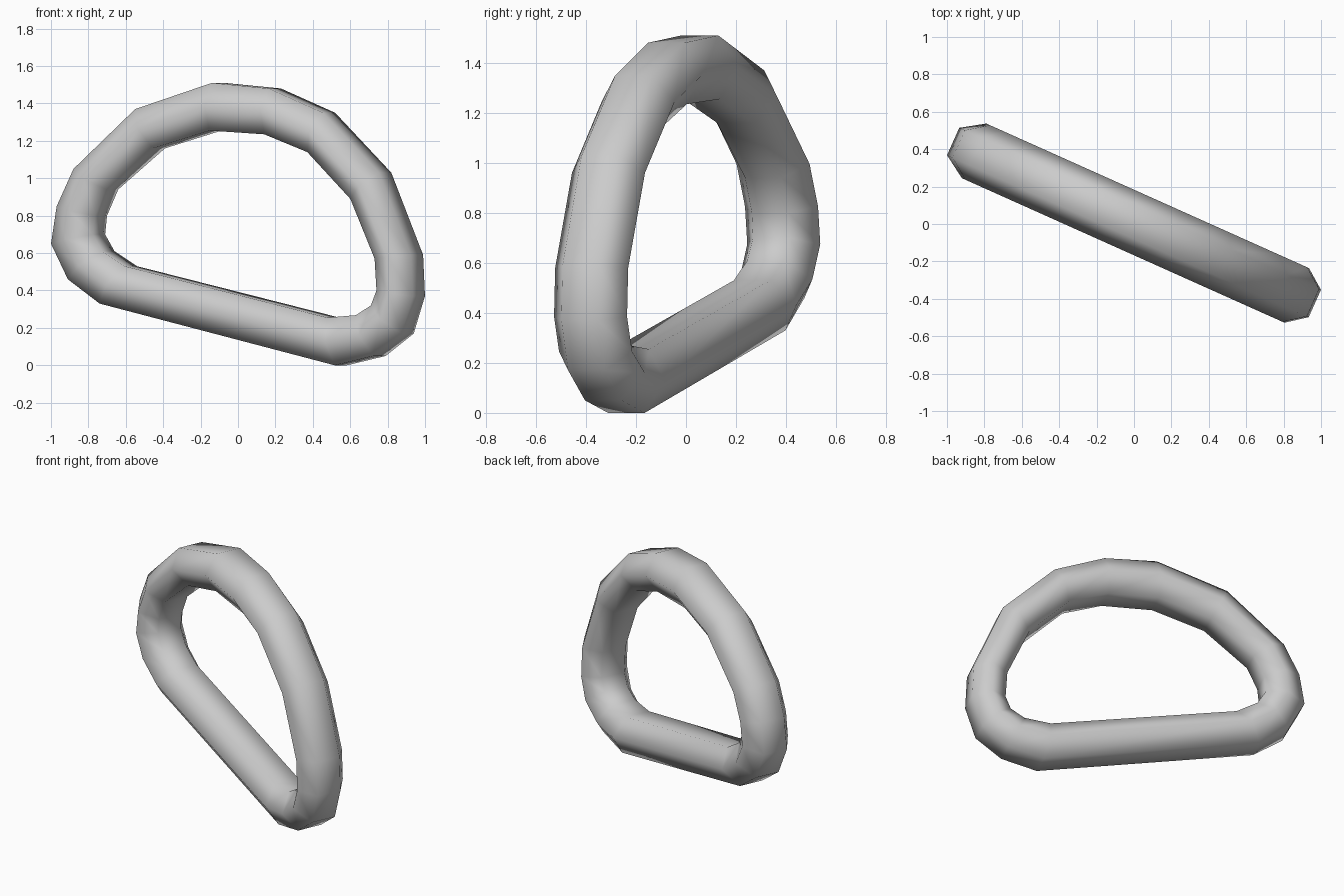
import bpy, bmesh, math
from mathutils import Vector

if "Cube" in bpy.data.objects:
    bpy.data.objects.remove(bpy.data.objects["Cube"])

# Outer and inner outlines of the D-shaped ring: (front-view x, z)
outer = [(-.967, .65), (-.937, .85), (-.847, 1.05), (-.517, 1.37), (-.107, 1.51),
         (.197, 1.48), (.487, 1.35), (.787, 1.03), (.957, .59), (.967, .37),
         (.907, .17), (.757, .05), (.55, 0), (-.707, .33), (-.877, .46)]
inner = [(-.743, .70), (-.733, .80), (-.673, .94), (-.423, 1.16), (-.12, 1.255),
         (.173, 1.235), (.403, 1.14), (.633, .89), (.763, .57), (.773, .40),
         (.743, .32), (.663, .268), (.51, .255), (-.573, .53), (-.693, .61)]

# The ring stands upright, turned about z
turn = math.atan(.448)
normal = Vector((math.sin(turn), math.cos(turn), 0))
slope = math.tan(turn)
SIDE, FLAT = .16, .08

# Six-sided section swept round the ring
bm = bmesh.new()
rings = []
for o, i in zip(outer, inner):
    po = Vector((o[0], .008 - o[0] * slope, o[1]))
    pi = Vector((i[0], .008 - i[0] * slope, i[1]))
    mid = (po + pi) / 2
    section = [(po, -FLAT), (po, FLAT), (mid, SIDE),
               (pi, FLAT), (pi, -FLAT), (mid, -SIDE)]
    rings.append([bm.verts.new(p + normal * d) for p, d in section])
for k in range(len(rings)):
    a, b = rings[k - 1], rings[k]
    for j in range(6):
        bm.faces.new((a[j - 1], a[j], b[j], b[j - 1]))
bmesh.ops.recalc_face_normals(bm, faces=bm.faces[:])
for f in bm.faces:
    f.smooth = True
mesh = bpy.data.meshes.new("d_ring")
bm.to_mesh(mesh)
bm.free()
bpy.context.collection.objects.link(bpy.data.objects.new("d_ring", mesh))
